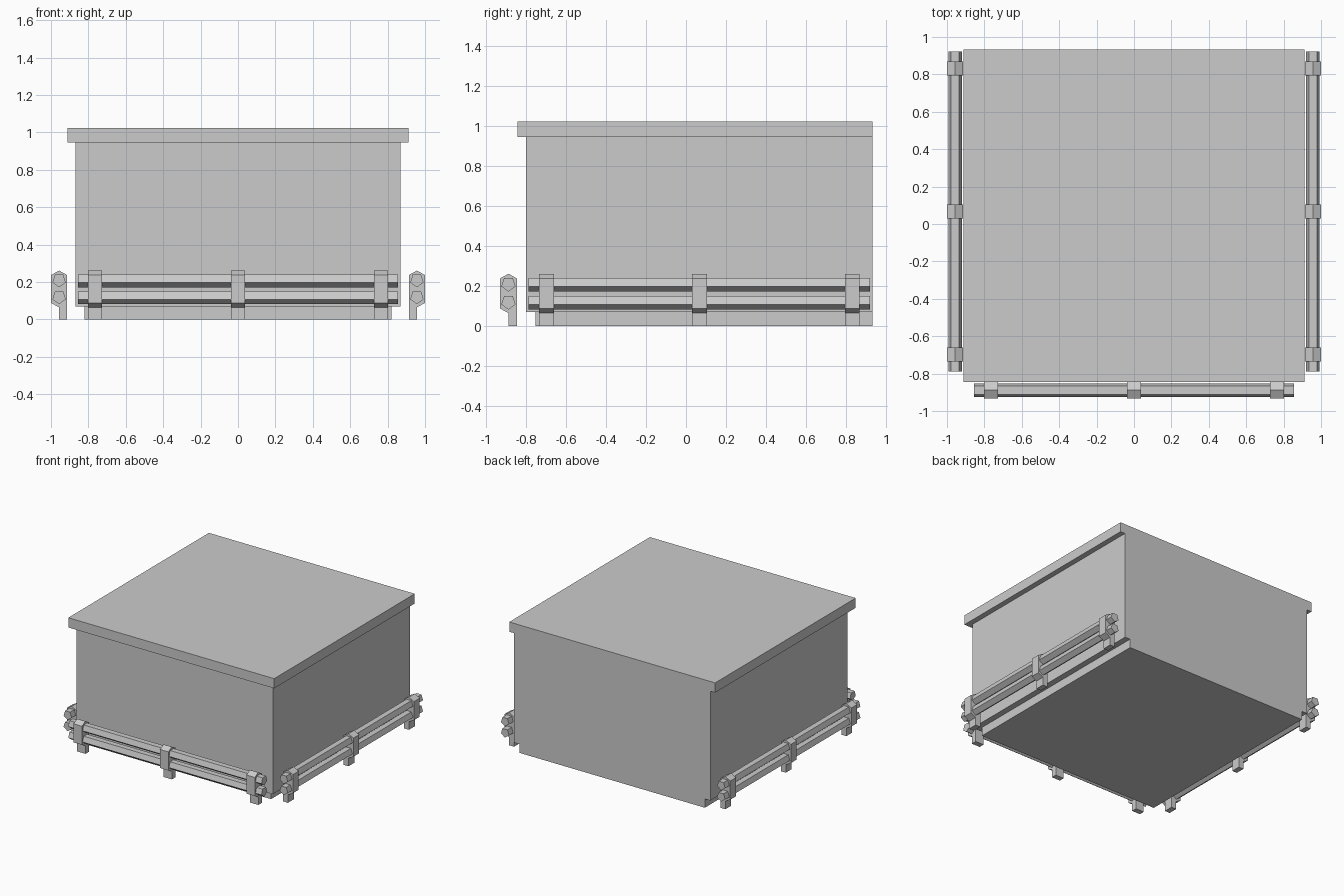
import bpy, bmesh
from math import pi, sin, cos
from mathutils import Matrix

if "Cube" in bpy.data.objects:
    bpy.data.objects.remove(bpy.data.objects["Cube"])


def prism(name, profile, length, matrix):
    """Extrude a (depth, height) profile along local x, centred on x = 0."""
    bm = bmesh.new()
    face = bm.faces.new([bm.verts.new((-length / 2, d, h)) for d, h in profile])
    ext = bmesh.ops.extrude_face_region(bm, geom=[face])
    new = [v for v in ext["geom"] if isinstance(v, bmesh.types.BMVert)]
    bmesh.ops.translate(bm, verts=new, vec=(length, 0, 0))
    bmesh.ops.recalc_face_normals(bm, faces=bm.faces)
    me = bpy.data.meshes.new(name)
    bm.to_mesh(me)
    bm.free()
    ob = bpy.data.objects.new(name, me)
    ob.matrix_world = matrix
    bpy.context.collection.objects.link(ob)
    return ob


# Stacked blocks, all flush at the back
BACK = 0.933
for name, half_width, front, z0, z1 in [
    ("plinth", 0.82, -0.753, 0.0, 0.07),
    ("body", 0.868, -0.80, 0.07, 0.945),
    ("roof_slab", 0.911, -0.844, 0.945, 1.023),
]:
    prism(name, [(front, z0), (BACK, z0), (BACK, z1), (front, z1)],
          2 * half_width, Matrix.Identity(4))

# Post section: peaked top, sloped underside, leg on the inner half
W = 0.0435
post = [(0, 0), (W, 0), (W, 0.237), (0, 0.261), (-W, 0.237), (-W, 0.088), (0, 0.064)]

# Rail section: five-sided bar with its point down
R = 0.0375
bar = [(R * sin(pi + i * 2 * pi / 5), R * cos(pi + i * 2 * pi / 5)) for i in range(5)]


def railing(side, matrix):
    for i, x in enumerate((-0.765, 0, 0.765)):
        prism(f"{side}_post_{i + 1}", post, 0.074, matrix @ Matrix.Translation((x, 0, 0)))
    for label, z in (("lower", 0.119), ("upper", 0.209)):
        prism(f"{side}_{label}_rail", bar, 1.71, matrix @ Matrix.Translation((0, 0, z)))


# Railings on the front and both sides
railing("front", Matrix.Translation((0, -0.8885, 0)))
railing("right", Matrix.Translation((0.9565, 0.067, 0)) @ Matrix.Rotation(pi / 2, 4, 'Z'))
railing("left", Matrix.Translation((-0.9565, 0.067, 0)) @ Matrix.Rotation(-pi / 2, 4, 'Z'))
